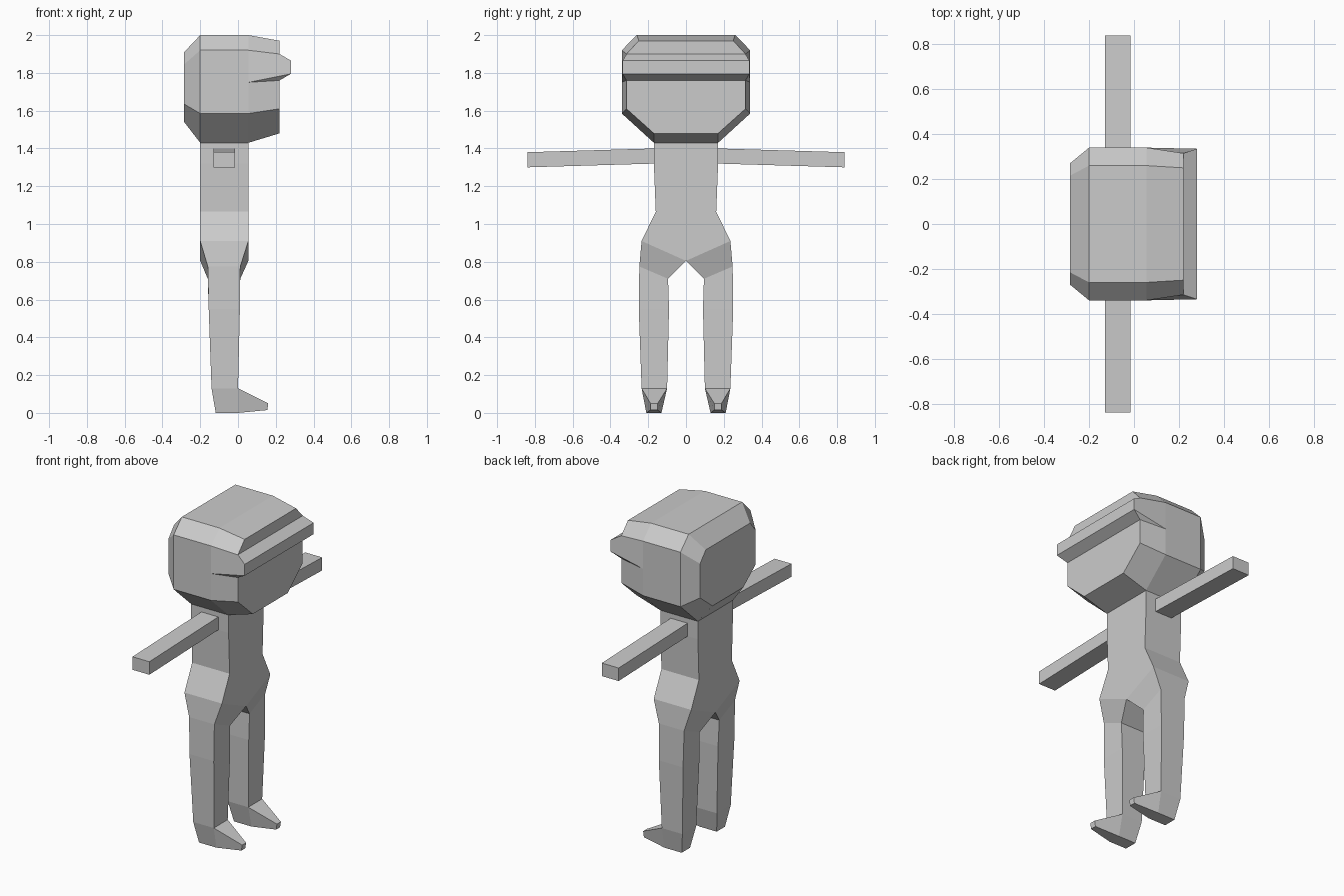
import bpy
import bmesh

if "Cube" in bpy.data.objects:
    bpy.data.objects.remove(bpy.data.objects["Cube"])

grey = bpy.data.materials.new("plain_grey")
grey.diffuse_color = (0.6, 0.6, 0.6, 1.0)
grey.use_nodes = True
grey.node_tree.nodes["Principled BSDF"].inputs["Base Color"].default_value = grey.diffuse_color


def finish(name, bm):
    """Mirror the half mesh across y = 0, weld the seam and create the object."""
    geom = bm.verts[:] + bm.edges[:] + bm.faces[:]
    copy = bmesh.ops.duplicate(bm, geom=geom)["geom"]
    for v in copy:
        if isinstance(v, bmesh.types.BMVert):
            v.co.y = -v.co.y
    bmesh.ops.remove_doubles(bm, verts=bm.verts[:], dist=0.0005)
    # remove the centre seam where both halves are coplanar
    seam = [e for e in bm.edges if all(abs(v.co.y) < 0.0005 for v in e.verts)]
    bmesh.ops.recalc_face_normals(bm, faces=bm.faces[:])
    bmesh.ops.dissolve_edges(bm, edges=[e for e in seam if len(e.link_faces) == 2
                             and e.calc_face_angle(1) < 0.01], use_verts=False)
    mesh = bpy.data.meshes.new(name)
    bm.to_mesh(mesh)
    bm.free()
    mesh.materials.append(grey)
    obj = bpy.data.objects.new(name, mesh)
    bpy.context.collection.objects.link(obj)
    return obj


def add_ring(bm, points):
    return [bm.verts.new(p) for p in points]


# Head: half sections along x, each running crown centre to chin centre
def head_section(x, top, side, mid, low, chin):
    pts = [(0, top[1]), top, side, mid, low, chin, (0, chin[1])]
    return [(x, y, z) for y, z in pts]


bm = bmesh.new()
full = ((0.26, 2.0), (0.34, 1.92), (0.34, 1.75), (0.34, 1.585), (0.17, 1.43))
back = add_ring(bm, head_section(-0.285, (0.215, 1.91), (0.27, 1.845), (0.27, 1.75),
                                 (0.27, 1.635), (0.15, 1.54)))
rear = add_ring(bm, head_section(-0.2, *full))
fore = add_ring(bm, head_section(0.055, *full))
face = add_ring(bm, head_section(0.22, (0.25, 1.97), (0.315, 1.90), (0.315, 1.76),
                                 (0.315, 1.61), (0.17, 1.48)))
for a, b in ((back, rear), (rear, fore), (fore, face)):
    for i in range(6):
        if b is face and i == 2:
            continue  # replaced by the brow side
        bm.faces.new((a[i], a[i + 1], b[i + 1], b[i]))
bm.faces.new(back)

# Brow ridge projecting from the face, with a tapered overhang
brow = add_ring(bm, [(0.28, 0, 1.865), (0.28, 0.335, 1.865),
                     (0.28, 0.335, 1.795), (0.28, 0, 1.795)])
upper_mid = bm.verts.new((0.22, 0, 1.90))
lower_mid = bm.verts.new((0.22, 0, 1.76))
bm.faces.new((face[0], face[1], face[2], upper_mid))
bm.faces.new((upper_mid, face[2], brow[1], brow[0]))
bm.faces.new(brow)
bm.faces.new((brow[3], brow[2], face[3], lower_mid))
bm.faces.new((lower_mid, face[3], face[4], face[5], face[6]))
bm.faces.new((fore[2], face[2], brow[1], brow[2], fore[3]))
bm.faces.new((fore[3], brow[2], face[3]))
finish("head", bm)

# Body: half rings (x back, x front, outer y, outer z, inner y, inner z), neck to sole
bm = bmesh.new()
body = [
    (-0.2, 0.055, 0.17, 1.43, 0, 1.43),
    (-0.2, 0.055, 0.17, 1.32, 0, 1.32),
    (-0.2, 0.055, 0.16, 1.065, 0, 1.065),
    (-0.2, 0.055, 0.235, 0.91, 0, 0.805),
    (-0.16, 0.012, 0.247, 0.775, 0.095, 0.71),
    (-0.155, 0.01, 0.25, 0.55, 0.09, 0.55),
    (-0.14, 0.0, 0.235, 0.13, 0.10, 0.13),
    (-0.118, 0.0, 0.21, 0.0, 0.13, 0.0),
]
rings = [add_ring(bm, [(xf, yo, zo), (xf, yi, zi), (xb, yi, zi), (xb, yo, zo)])
         for xb, xf, yo, zo, yi, zi in body]
for n, (a, b) in enumerate(zip(rings, rings[1:])):
    for i in range(4):
        j = (i + 1) % 4
        if (i == 1 and n < 3) or (i == 0 and n == 6):
            continue  # open at the centre line and where the foot joins
        bm.faces.new((a[i], a[j], b[j], b[i]))
bm.faces.new(rings[-1])

# Foot: taper from the ankle front to a small toe
ankle = [rings[-2][0], rings[-2][1], rings[-1][1], rings[-1][0]]
toe = add_ring(bm, [(0.16, 0.188, 0.05), (0.16, 0.15, 0.05),
                    (0.155, 0.15, 0.015), (0.155, 0.188, 0.015)])
for i in range(4):
    j = (i + 1) % 4
    bm.faces.new((ankle[i], ankle[j], toe[j], toe[i]))
bm.faces.new(toe)
finish("torso_and_legs", bm)

# Arms: straight square bars, slightly drooping
bm = bmesh.new()
root, hand = [add_ring(bm, [(-0.13, y, z), (-0.015, y, z), (-0.015, y, z + 0.08),
                            (-0.13, y, z + 0.08)])
              for y, z in ((0.165, 1.32), (0.84, 1.30))]
for i in range(4):
    j = (i + 1) % 4
    bm.faces.new((root[i], root[j], hand[j], hand[i]))
bm.faces.new(root)
bm.faces.new(hand)
finish("arms", bm)
